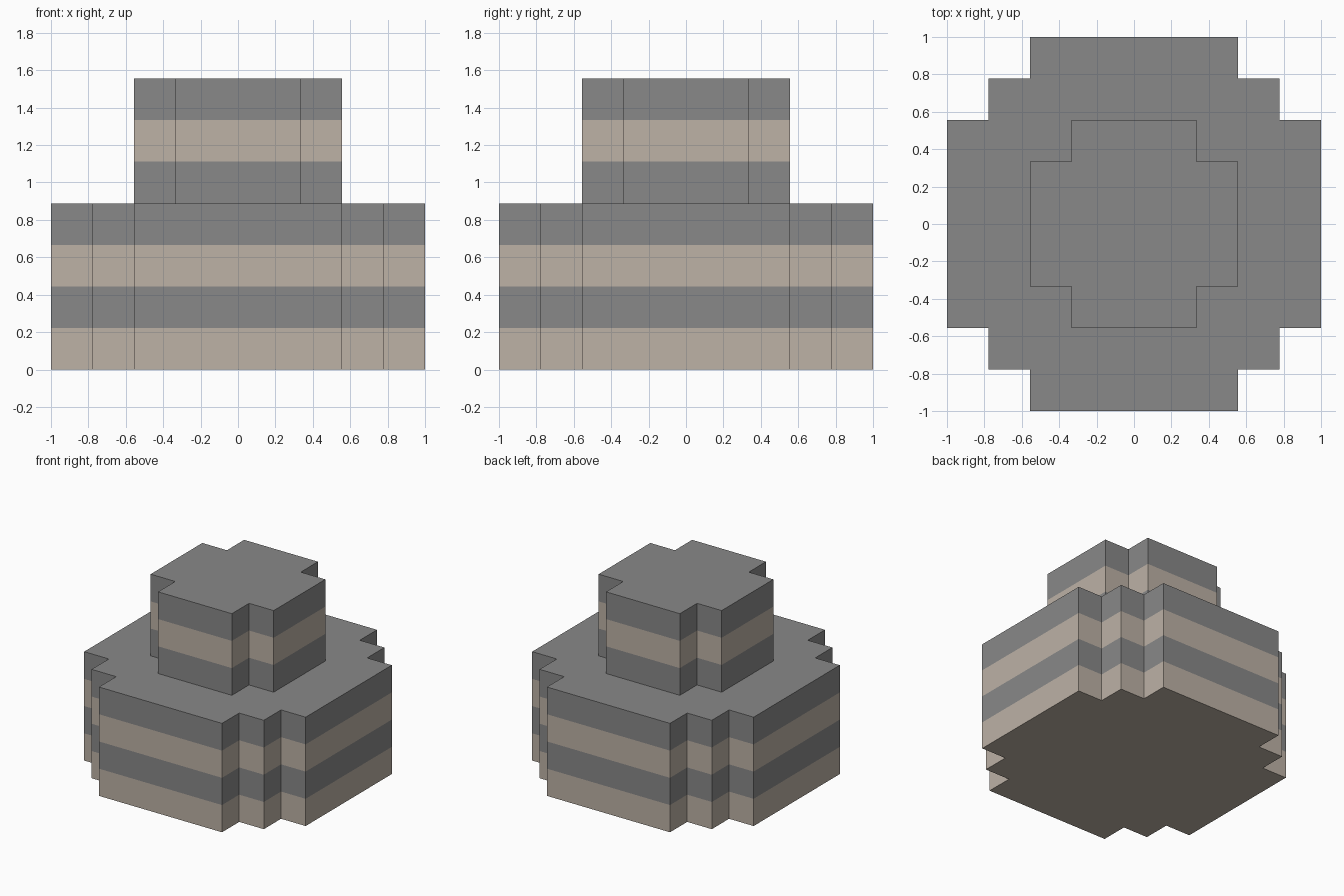
import bpy
import bmesh

cube = bpy.data.objects.get("Cube")
if cube:
    bpy.data.objects.remove(cube, do_unlink=True)

U = 2 / 9  # one block


def make_material(name, rgb):
    mat = bpy.data.materials.new(name)
    mat.use_nodes = True
    color = (*rgb, 1)
    mat.diffuse_color = color
    mat.node_tree.nodes["Principled BSDF"].inputs["Base Color"].default_value = color
    return mat


materials = [make_material("warm_beige", (0.51, 0.445, 0.38)),
             make_material("mid_grey", (0.25, 0.25, 0.25))]


def stepped_outline(corner):
    """Turn one stepped corner four times into a closed outline."""
    points = []
    for _ in range(4):
        points += corner
        corner = [(-y, x) for x, y in corner]
    return points


def make_tier(name, corner, first_layer, layers, bottom):
    """Stack block-high bands that alternate beige and grey."""
    bm = bmesh.new()
    outline = stepped_outline(corner)
    rings = [[bm.verts.new((x * U, y * U, (first_layer + k) * U)) for x, y in outline]
             for k in range(layers + 1)]
    n = len(outline)
    for k in range(layers):
        low, high = rings[k], rings[k + 1]
        for i in range(n):
            j = (i + 1) % n
            face = bm.faces.new((low[i], low[j], high[j], high[i]))
            face.material_index = (first_layer + k) % 2
    bm.faces.new(rings[-1]).material_index = (first_layer + layers - 1) % 2
    if bottom:
        bm.faces.new(rings[0][::-1]).material_index = first_layer % 2
    mesh = bpy.data.meshes.new(name)
    bm.to_mesh(mesh)
    bm.free()
    for mat in materials:
        mesh.materials.append(mat)
    obj = bpy.data.objects.new(name, mesh)
    bpy.context.collection.objects.link(obj)
    return obj


# Wide base with two steps per corner
make_tier("base_tier", [(4.5, 2.5), (3.5, 2.5), (3.5, 3.5), (2.5, 3.5), (2.5, 4.5)],
          0, 4, True)

# Narrow upper tier with one step per corner, resting on the base
upper = make_tier("upper_tier", [(2.5, 1.5), (1.5, 1.5), (1.5, 2.5)], 4, 3, False)

# The upper tier starts and ends with grey
for face in upper.data.polygons:
    face.material_index = 1 - face.material_index
